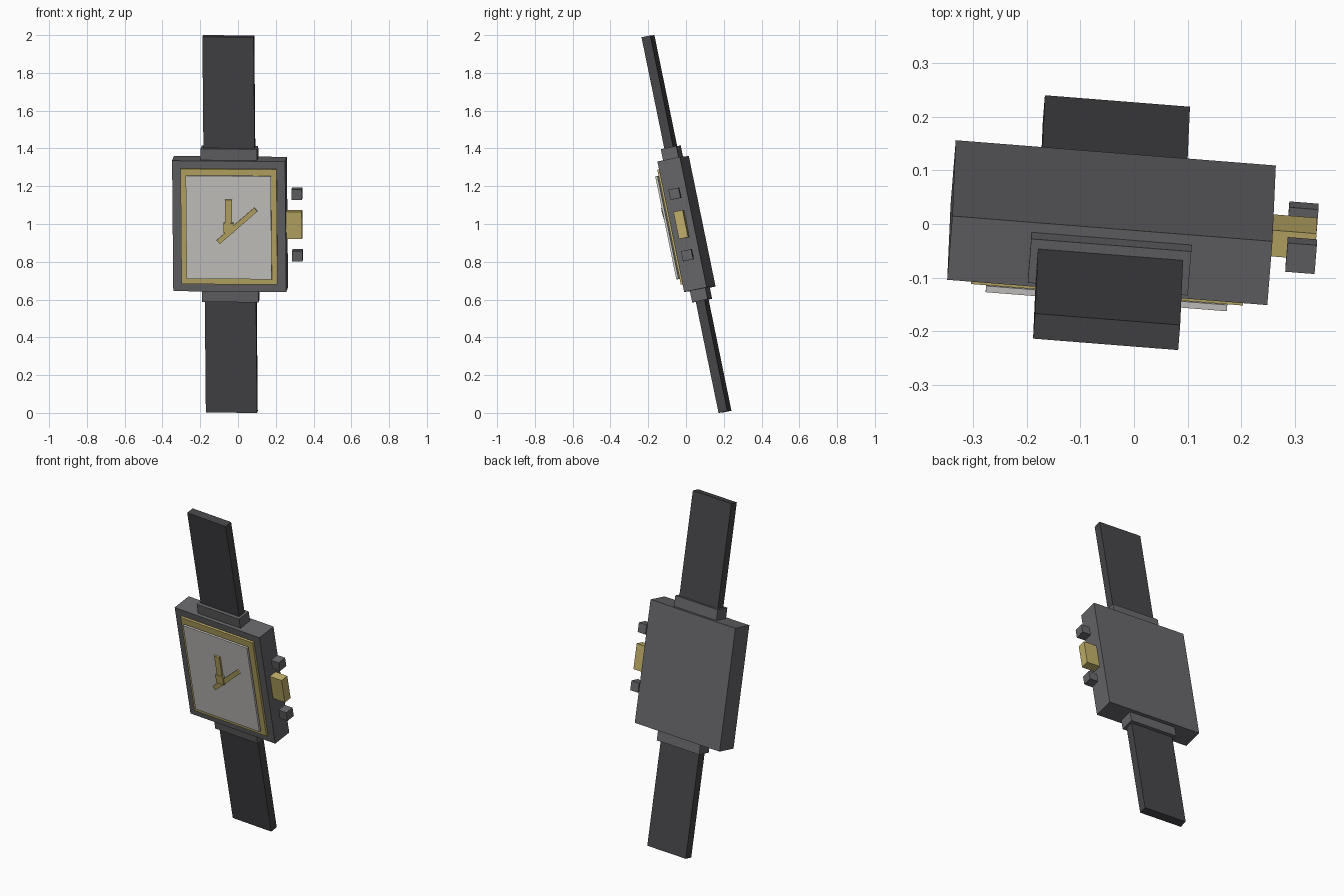
import bpy, math
from mathutils import Matrix, Vector

if "Cube" in bpy.data.objects:
    bpy.data.objects.remove(bpy.data.objects["Cube"])

# Tilted frame of the watch: u = width, v = depth (towards the back), w = strap direction
u = Vector((1, -0.079, -0.007)).normalized()
w = Vector((-0.009, -0.201, 0.98))
w = (w - u * w.dot(u)).normalized()
v = w.cross(u)
frame = Matrix((u, v, w)).transposed().to_4x4()
frame.translation = Vector((-0.042, 0.0025, 1.0))


def material(name, rgb):
    m = bpy.data.materials.new(name)
    m.diffuse_color = (*rgb, 1)
    m.use_nodes = True
    m.node_tree.nodes["Principled BSDF"].inputs["Base Color"].default_value = m.diffuse_color
    return m


gold = material("gold", (0.52, 0.42, 0.14))
steel = material("dark_steel", (0.13, 0.13, 0.14))
leather = material("dark_strap", (0.06, 0.06, 0.065))
white = material("dial_white", (0.62, 0.61, 0.59))


def box(name, size, centre, mat, spin=0.0):
    """Box in watch coordinates, optionally turned in the dial plane."""
    bpy.ops.mesh.primitive_cube_add(size=1)
    ob = bpy.context.object
    ob.name = name
    ob.data.transform(frame @ Matrix.Translation(centre)
                      @ Matrix.Rotation(spin, 4, 'Y') @ Matrix.Diagonal((*size, 1)))
    ob.data.materials.append(mat)
    return ob


# Case
W, D, H = 0.60, 0.122, 0.705
box("case", (W, D, H), (0, 0, 0), steel)


def on_front(name, width, height, lo, hi, mat, x=0, z=0, spin=0.0):
    """Plate standing lo..hi in front of the case face."""
    box(name, (width, hi - lo, height), (x, -D / 2 - (lo + hi) / 2, z), mat, spin)


# Dial face
on_front("bezel", 0.51, 0.622, -0.005, 0.013, gold)
on_front("dial_glass", 0.452, 0.557, 0.021, 0.033, white)

# Hands
on_front("hour_hand", 0.037, 0.152, 0.031, 0.043, gold, z=0.076)
on_front("minute_hand", 0.268, 0.026, 0.031, 0.043, gold, x=0.045, z=0.011,
         spin=-math.radians(41.4))
on_front("hand_cap", 0.053, 0.053, 0.031, 0.048, gold)

# Upper and lower lugs, straps and side buttons
for label, s in (("upper", 1), ("lower", -1)):
    box(label + "_lug", (0.30, 0.084, 0.07), (0, 0, s * 0.379), steel)
    box(label + "_strap", (0.272, 0.048, 0.611), (0, 0, s * 0.7095), leather)
    box(label + "_button", (0.055, 0.055, 0.055), (0.357, 0, s * 0.166), steel)

# Winding crown
box("crown", (0.085, 0.05, 0.147), (0.3405, 0, 0), gold)
